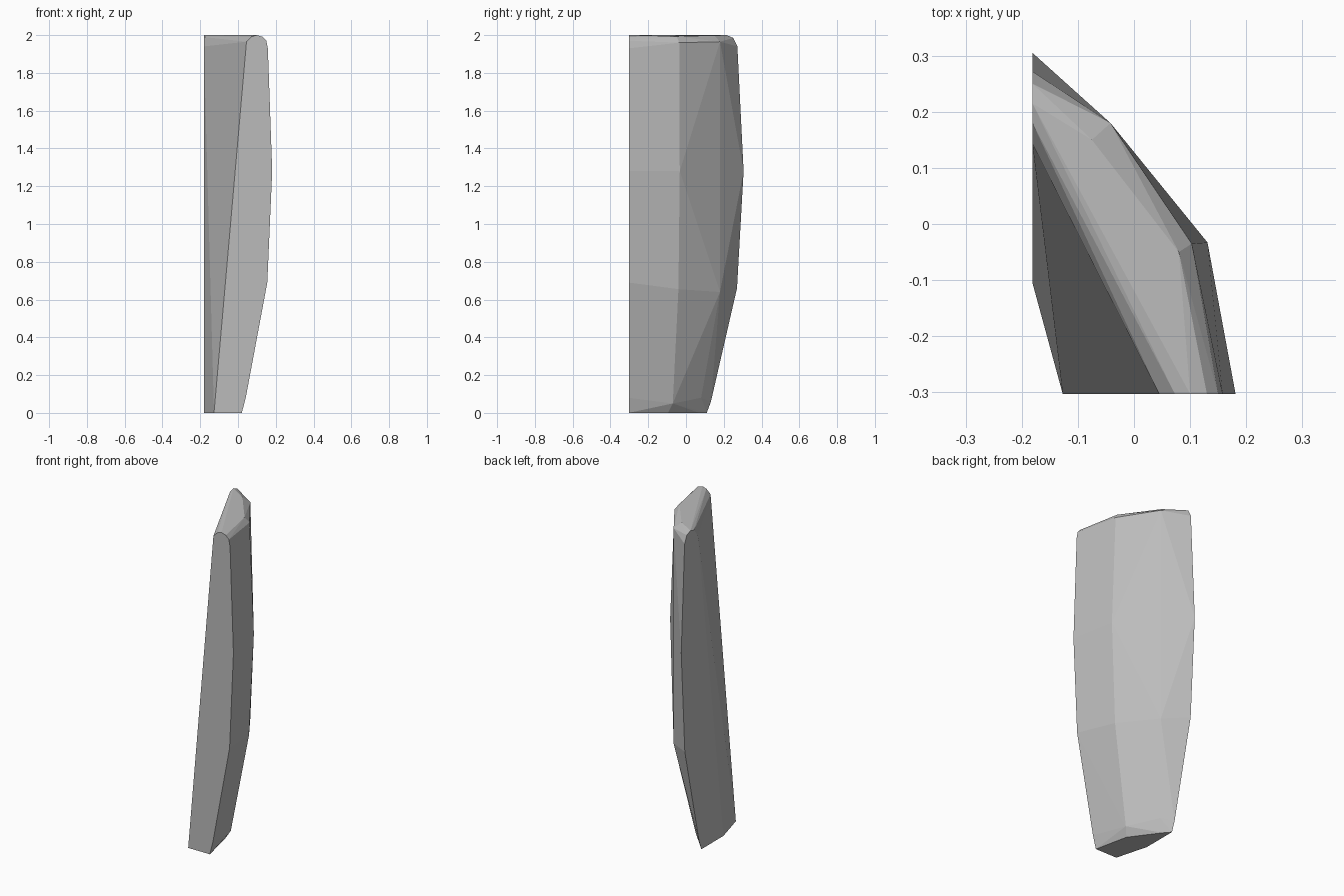
import bpy
import bmesh

cube = bpy.data.objects.get("Cube")
if cube:
    bpy.data.objects.remove(cube, do_unlink=True)

FRONT_Y, SIDE_X = -0.303, -0.181

# Plain grey stone
stone = bpy.data.materials.new("stone_grey")
stone.use_nodes = True
grey = (0.5, 0.5, 0.5, 1.0)
stone.diffuse_color = grey
stone.node_tree.nodes["Principled BSDF"].inputs["Base Color"].default_value = grey

# Front end profile (x, z): bowed outer edge, rounded crown, straight inner edge
front_profile = [(-0.127, 0), (0.02, 0), (0.041, 0.08), (0.155, 0.69),
                 (0.181, 1.28), (0.158, 1.93), (0.15, 1.97), (0.13, 1.991),
                 (0.1, 2), (0.073, 1.992), (0.045, 1.965)]

# Side end profile (y, z)
side_profile = [(-0.105, 0), (0.11, 0), (0.132, 0.06), (0.27, 0.66),
                (0.305, 1.28), (0.272, 1.94), (0.25, 1.985), (0.215, 2),
                (0.18, 1.99), (0.143, 1.94)]

# Two ridges running up the faceted outer face (x, y, z)
front_ridge = [(-0.025, -0.095, 0), (0.0, -0.07, 0.05), (0.103, -0.04, 0.655),
               (0.131, -0.033, 1.28), (0.103, -0.035, 1.96), (0.08, -0.05, 1.993)]
side_ridge = [(-0.146, 0.07, 0), (-0.12, 0.08, 0.08), (-0.042, 0.18, 0.64),
              (-0.042, 0.18, 1.965), (-0.075, 0.15, 1.998)]

points = [(x, FRONT_Y, z) for x, z in front_profile]
points += [(SIDE_X, y, z) for y, z in side_profile]
points += front_ridge + side_ridge

# The slab is convex, so its skin is the hull of these outlines
bm = bmesh.new()
for p in points:
    bm.verts.new(p)
bmesh.ops.convex_hull(bm, input=bm.verts[:])
loose = [v for v in bm.verts if not v.link_faces]
bmesh.ops.delete(bm, geom=loose, context="VERTS")
bmesh.ops.dissolve_limit(bm, angle_limit=0.005, verts=bm.verts[:], edges=bm.edges[:])
bmesh.ops.recalc_face_normals(bm, faces=bm.faces[:])

mesh = bpy.data.meshes.new("stone_slab")
bm.to_mesh(mesh)
bm.free()
mesh.materials.append(stone)
slab = bpy.data.objects.new("stone_slab", mesh)
bpy.context.collection.objects.link(slab)
